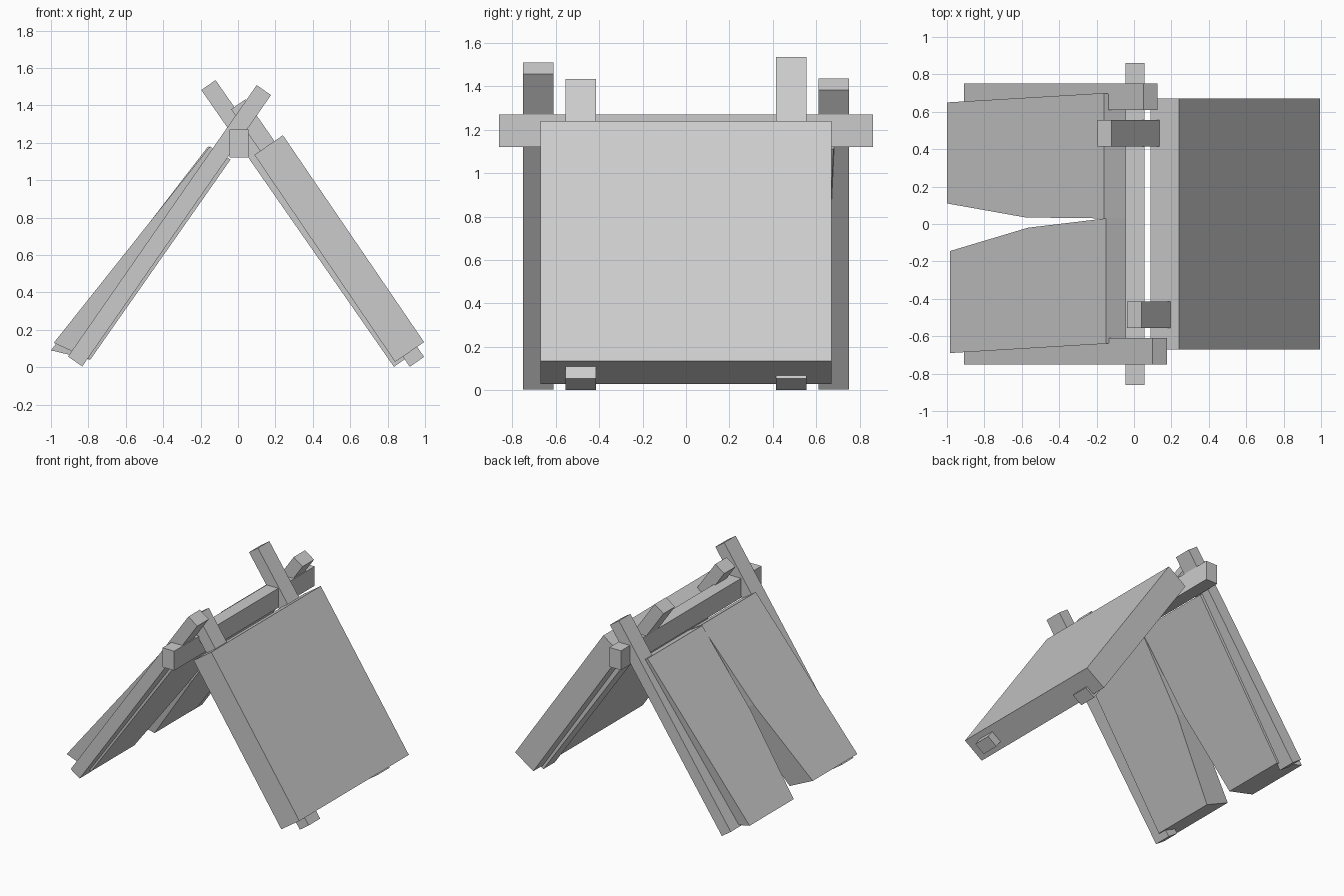
import bpy
import bmesh
from mathutils import Vector

cube = bpy.data.objects.get("Cube")
if cube:
    bpy.data.objects.remove(cube, do_unlink=True)

# One plain grey for everything
grey = bpy.data.materials.new("plain_grey")
grey.use_nodes = True
grey.diffuse_color = (0.6, 0.6, 0.6, 1)
grey.node_tree.nodes["Principled BSDF"].inputs["Base Color"].default_value = (0.6, 0.6, 0.6, 1)


def solid(name, ring_a, ring_b):
    """Join two matching outlines into a closed flat-faced solid."""
    bm = bmesh.new()
    a = [bm.verts.new(p) for p in ring_a]
    b = [bm.verts.new(p) for p in ring_b]
    bm.faces.new(a)
    bm.faces.new(b[::-1])
    for i in range(len(a)):
        j = (i + 1) % len(a)
        bm.faces.new((a[i], b[i], b[j], a[j]))
    bmesh.ops.recalc_face_normals(bm, faces=bm.faces)
    mesh = bpy.data.meshes.new(name)
    bm.to_mesh(mesh)
    bm.free()
    mesh.materials.append(grey)
    obj = bpy.data.objects.new(name, mesh)
    bpy.context.collection.objects.link(obj)
    return obj


def prism(name, profile, y0, y1):
    """Extrude an x-z profile along y."""
    return solid(name, [(x, y0, z) for x, z in profile], [(x, y1, z) for x, z in profile])


def pole(name, outer_foot, outer_top, y):
    """Square-cut leaning pole, set by its outer edge."""
    foot, top = Vector(outer_foot), Vector(outer_top)
    d = (top - foot).normalized()
    n = Vector((d.y, -d.x)) * 0.093
    if foot.x > 0:
        n = -n
    prism(name, [foot, top, top + n, foot + n], y - 0.07, y + 0.07)


# Ridge beam
prism("ridge_beam", [(-0.045, 1.12), (0.055, 1.12), (0.055, 1.27), (-0.045, 1.27)], -0.86, 0.86)

# Crossed poles
pole("front_right_pole", (-0.909, 0.057), (0.10, 1.508), -0.68)
pole("back_right_pole", (-0.909, 0.057), (0.05, 1.436), 0.68)
pole("front_left_pole", (0.995, 0.055), (0.04, 1.432), -0.485)
pole("back_left_pole", (0.91, 0.055), (-0.12, 1.535), 0.485)

# Solid cover on the left slope
prism("left_cover", [(0.088, 1.135), (0.24, 1.24), (0.995, 0.134), (0.84, 0.028)], -0.67, 0.67)


# Two parted flaps on the right slope, thicker toward the hem
def flap(name, outline, top, hem):
    inner_top, inner_hem = Vector((-0.04, 1.11)), Vector((-0.79, 0.04))
    outer, inner = [], []
    for t, y in outline:
        p = Vector(top).lerp(Vector(hem), t)
        q = inner_top.lerp(inner_hem, t)
        outer.append((p.x, y, p.y))
        inner.append((q.x, y * 0.97, q.y))
    solid(name, outer, inner)


flap("back_flap", [(0, 0.70), (1, 0.65), (1, 0.11), (0.5, 0.035), (0, 0.03)],
     (-0.16, 1.18), (-1.0, 0.09))
flap("front_flap", [(0, -0.64), (1, -0.69), (1, -0.145), (0.5, -0.02), (0, 0.03)],
     (-0.15, 1.18), (-0.985, 0.13))
